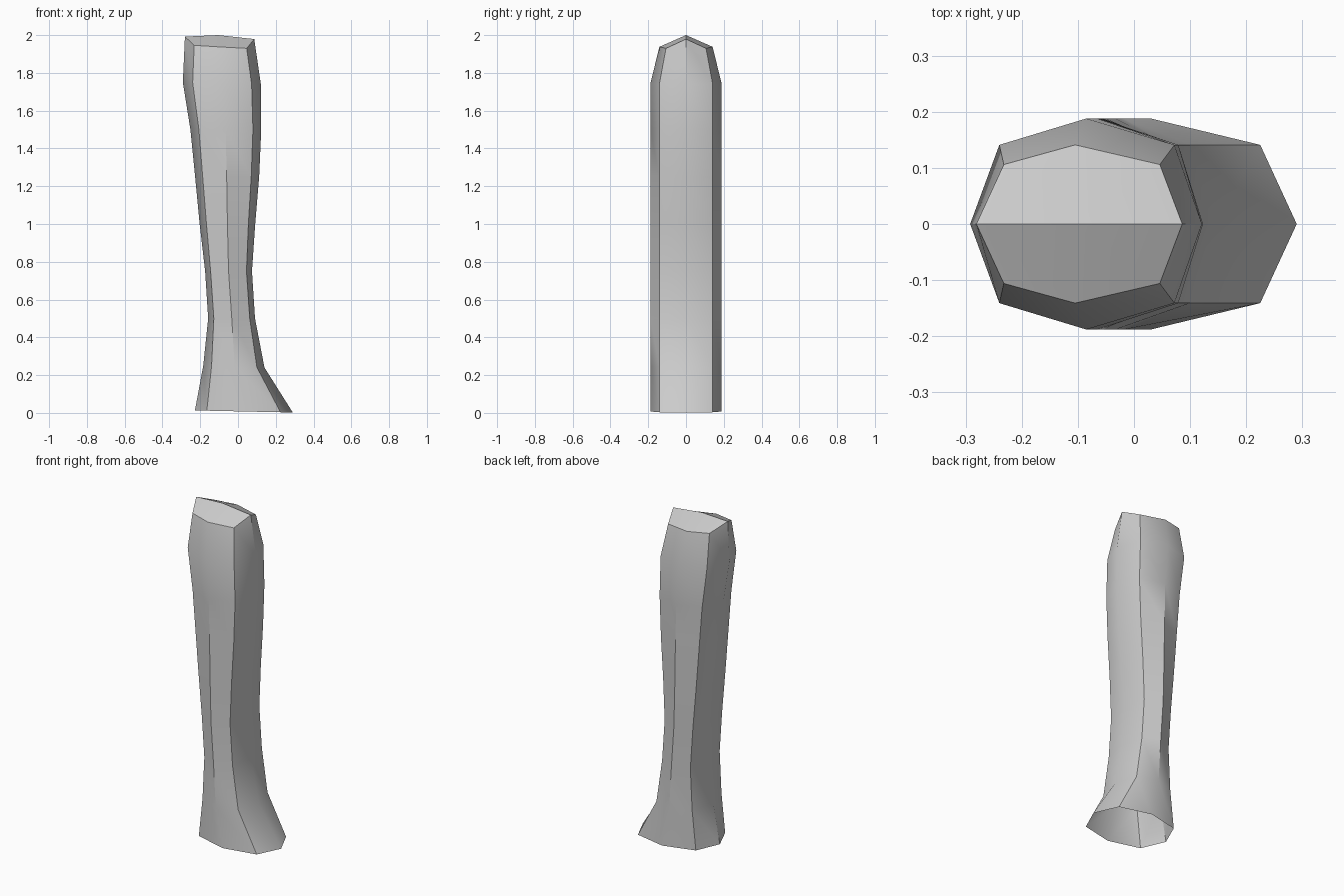
import bpy, bmesh, math

if "Cube" in bpy.data.objects:
    bpy.data.objects.remove(bpy.data.objects["Cube"])

# Rings: tip left, shoulder left, middle, shoulder right, tip right (x), z left, z right
RINGS = [
    (-0.228, -0.165, 0.030, 0.225, 0.290, 0.013, 0.002),
    (-0.184, -0.140, -0.018, 0.100, 0.140, 0.25, 0.24),
    (-0.158, -0.128, -0.033, 0.062, 0.090, 0.50, 0.50),
    (-0.174, -0.145, -0.050, 0.045, 0.074, 0.75, 0.75),
    (-0.203, -0.167, -0.056, 0.055, 0.091, 1.00, 1.00),
    (-0.227, -0.187, -0.060, 0.070, 0.112, 1.25, 1.25),
    (-0.252, -0.207, -0.065, 0.079, 0.123, 1.50, 1.50),
    (-0.292, -0.240, -0.085, 0.072, 0.121, 1.75, 1.74),
]
SIDE_Y = (0, 0.141, 0.188, 0.141, 0)

bm = bmesh.new()


def add_ring(xs, ys, zs):
    """Closed eight-sided ring, mirrored in y."""
    back = [bm.verts.new((x, y, z)) for x, y, z in zip(xs, ys, zs)]
    front = [bm.verts.new((xs[i], -ys[i], zs[i])) for i in (3, 2, 1)]
    return back + front


# Shaft
loops = []
for *xs, zl, zr in RINGS:
    zs = [zl + (zr - zl) * (x - xs[0]) / (xs[4] - xs[0]) for x in xs]
    loops.append(add_ring(xs, SIDE_Y, zs))

# Tapered top rim
loops.append(add_ring((-0.281, -0.232, -0.105, 0.046, 0.086),
                      (0, 0.106, 0.141, 0.106, 0),
                      (1.992, 1.946, 1.938, 1.930, 1.979)))
for low, high in zip(loops, loops[1:]):
    for i in range(8):
        j = (i + 1) % 8
        bm.faces.new((low[i], low[j], high[j], high[i]))

# Ridged cap
t = loops[-1]
ridge = bm.verts.new((-0.105, 0, 2.0))
for a, b, c, d in ((0, 1, 2, 3), (0, 7, 6, 5)):
    bm.faces.new((t[a], t[b], t[c], ridge))
    bm.faces.new((ridge, t[c], t[d], t[4]))
bmesh.ops.recalc_face_normals(bm, faces=bm.faces)
# The bottom is open, so make sure the cap faces upward
bm.normal_update()
if bm.faces[-1].normal.z < 0 if not bm.faces.ensure_lookup_table() else False:
    bmesh.ops.reverse_faces(bm, faces=bm.faces)

mesh = bpy.data.meshes.new("leg_shaft")
bm.to_mesh(mesh)
bm.free()
leg = bpy.data.objects.new("leg_shaft", mesh)
bpy.context.collection.objects.link(leg)
bpy.context.view_layer.objects.active = leg
leg.select_set(True)
bpy.ops.object.shade_smooth_by_angle(angle=math.radians(38))
